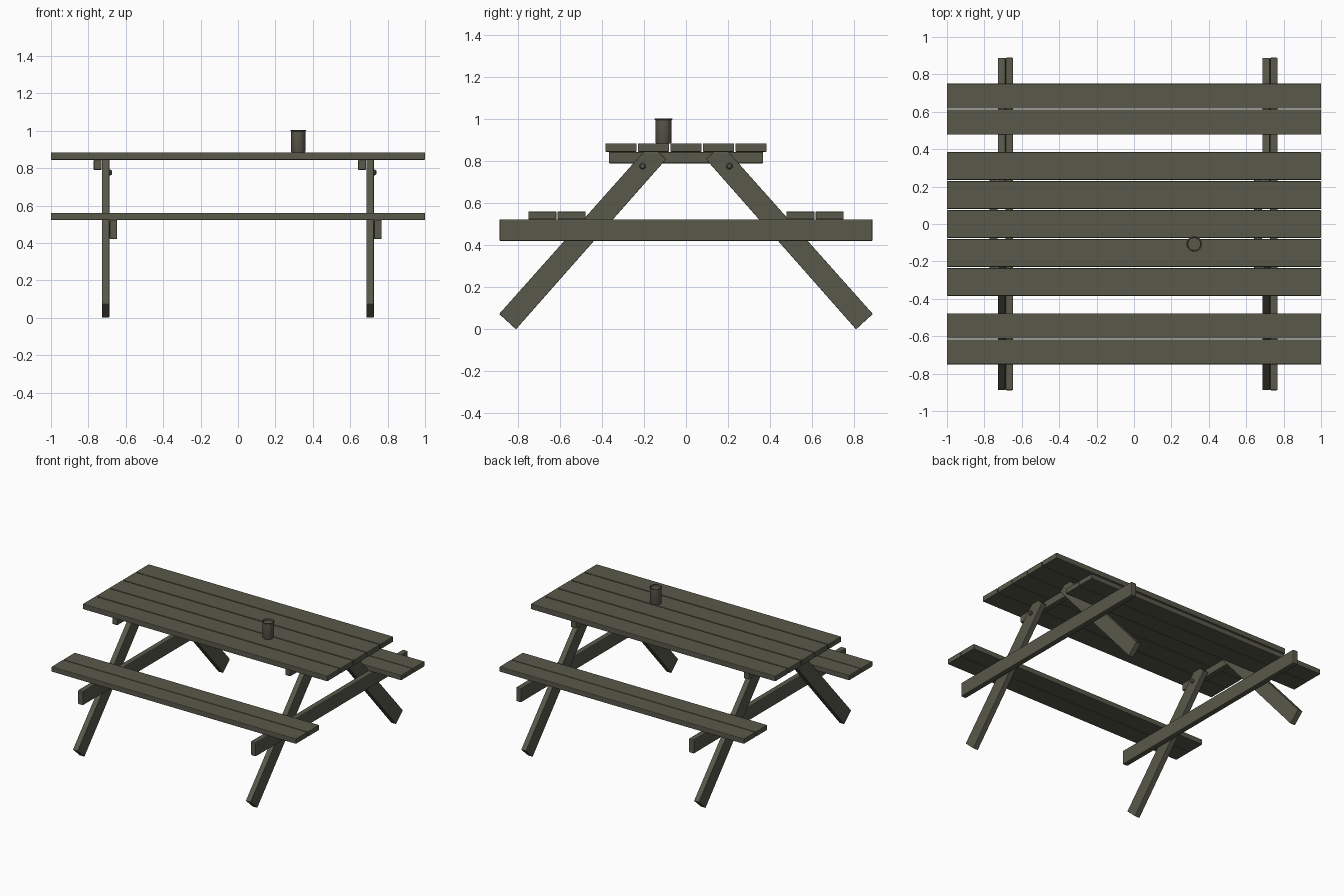
import bpy, bmesh, math

if "Cube" in bpy.data.objects:
    bpy.data.objects.remove(bpy.data.objects["Cube"])

wood = bpy.data.materials.new("weathered olive wood")
wood.diffuse_color = (0.10, 0.098, 0.07, 1)
wood.use_nodes = True
wood.node_tree.nodes["Principled BSDF"].inputs["Base Color"].default_value = wood.diffuse_color


def finish(name, bm, bevel=0.0, smooth=False):
    """Turn a bmesh into an object with the wood colour and softened edges."""
    bmesh.ops.recalc_face_normals(bm, faces=bm.faces)
    me = bpy.data.meshes.new(name)
    bm.to_mesh(me)
    bm.free()
    me.materials.append(wood)
    ob = bpy.data.objects.new(name, me)
    bpy.context.collection.objects.link(ob)
    if bevel:
        mod = ob.modifiers.new("soft edges", 'BEVEL')
        mod.width = bevel
        mod.segments = 2
    if smooth:
        bpy.ops.object.select_all(action='DESELECT')
        ob.select_set(True)
        bpy.context.view_layer.objects.active = ob
        bpy.ops.object.shade_smooth_by_angle(angle=math.radians(35))
    return ob


def extrude_x(name, outline, x0, x1, bevel):
    """Extrude a (y, z) outline from x0 to x1."""
    bm = bmesh.new()
    a = [bm.verts.new((x0, y, z)) for y, z in outline]
    b = [bm.verts.new((x1, y, z)) for y, z in outline]
    bm.faces.new(a)
    bm.faces.new(b)
    n = len(a)
    for i in range(n):
        j = (i + 1) % n
        bm.faces.new((a[i], a[j], b[j], b[i]))
    return finish(name, bm, bevel)


def board(name, x0, x1, y0, y1, z0, z1, bevel):
    return extrude_x(name, [(y0, z0), (y1, z0), (y1, z1), (y0, z1)], x0, x1, bevel)


def lathe(name, profile, centre, axis='Z', steps=24):
    """Spin a (radius, height) profile around the chosen axis."""
    bm = bmesh.new()
    rings = []
    for r, h in profile:
        ring = []
        for k in range(steps if r else 1):
            t = 2 * math.pi * k / steps
            u, v = r * math.cos(t), r * math.sin(t)
            p = (u, v, h) if axis == 'Z' else (h, u, v)
            ring.append(bm.verts.new([c + d for c, d in zip(centre, p)]))
        rings.append(ring)
    for a, b in zip(rings, rings[1:]):
        for k in range(steps):
            m = (k + 1) % steps
            quad = [a[k % len(a)], a[m % len(a)], b[m % len(b)], b[k % len(b)]]
            bm.faces.new(list(dict.fromkeys(quad)))
    return finish(name, bm, smooth=True)


# table top: five planks
for i in range(5):
    y = (i - 2) * 0.155
    board("top_plank", -1, 1, y - 0.0745, y + 0.0745, 0.845, 0.885, 0.004)

# benches: two planks on each side
for s in (-1, 1):
    for y in (0.5455, 0.684):
        board("bench_plank", -1, 1, s * y - 0.067, s * y + 0.067, 0.523, 0.561, 0.004)

# two identical end frames
leg = [(-0.89, 0.073), (-0.81, 0.0), (-0.095, 0.81), (-0.132, 0.845), (-0.202, 0.845)]
for x in (-0.708, 0.706):
    board("bench_beam", x + 0.021, x + 0.062, -0.889, 0.889, 0.42, 0.524, 0.006)
    board("top_beam", x - 0.064, x - 0.021, -0.368, 0.368, 0.79, 0.845, 0.006)
    for s in (-1, 1):
        extrude_x("leg", [(-s * y, z) for y, z in leg], x - 0.02, x + 0.02, 0.003)
        # domed bolt head
        lathe("bolt", [(0, 0), (0.015, 0), (0.015, 0.008), (0.010, 0.014), (0, 0.016)],
              (x + 0.019, s * 0.207, 0.777), 'X', 12)

# drink can with a rim and recessed lid
lathe("can", [(0, 0), (0.036, 0), (0.038, 0.004), (0.038, 0.112), (0.042, 0.115),
              (0.042, 0.12), (0.036, 0.12), (0.034, 0.110), (0, 0.110)],
      (0.322, -0.107, 0.885))
